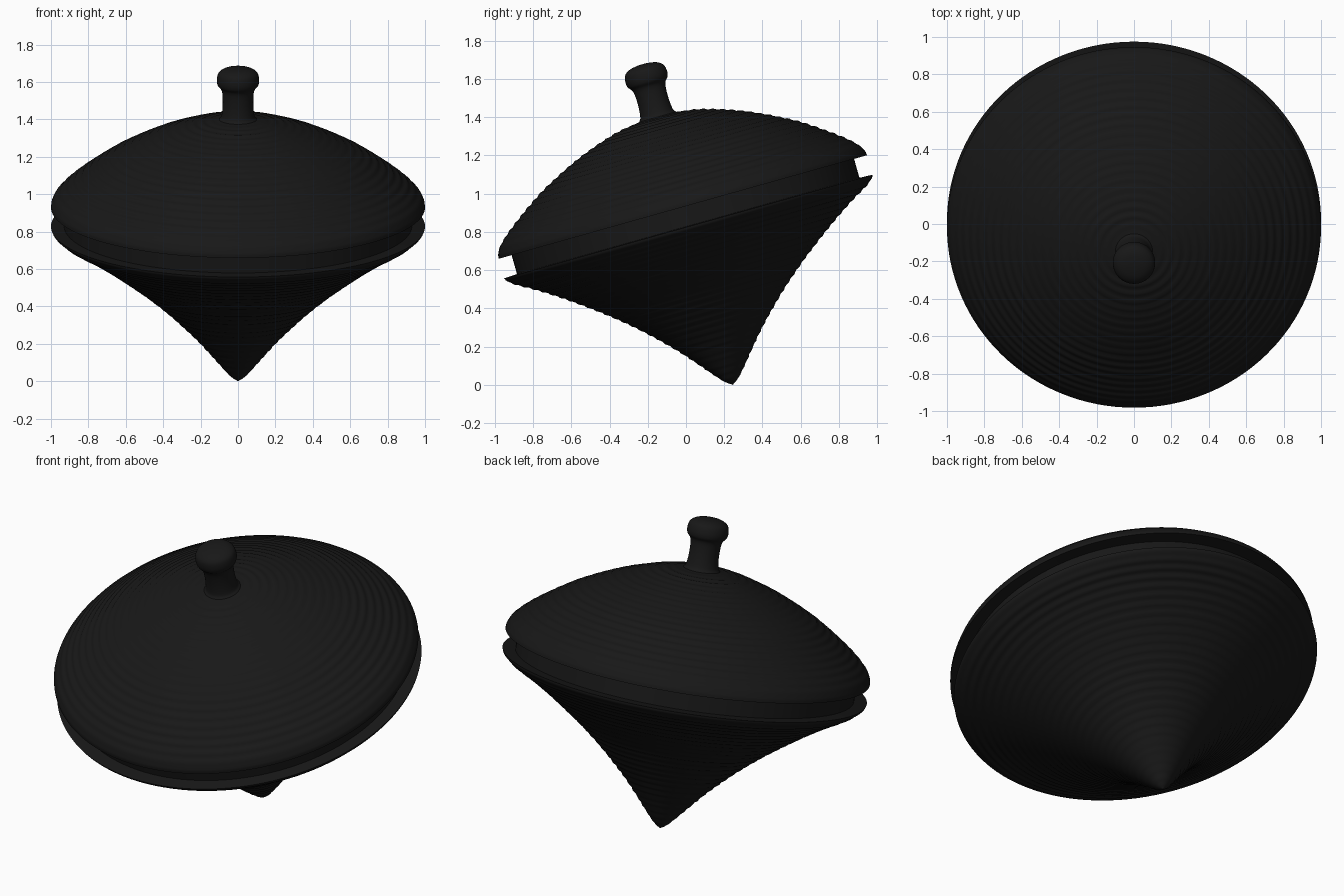
import bpy, bmesh, math
from mathutils import Vector

if "Cube" in bpy.data.objects:
    bpy.data.objects.remove(bpy.data.objects["Cube"])

TILT = math.radians(15.7)
TIP_Y = 0.245
SIDES = 128

black = bpy.data.materials.new("black")
black.diffuse_color = (0.009, 0.009, 0.009, 1)
black.use_nodes = True
black.node_tree.nodes["Principled BSDF"].inputs["Base Color"].default_value = black.diffuse_color


def smooth_curve(pts, steps):
    """Catmull-Rom curve through the (radius, height) points."""
    p = [Vector(q) for q in pts]
    p = [2 * p[0] - p[1]] + p + [2 * p[-1] - p[-2]]
    out = []
    for i in range(1, len(p) - 2):
        a, b, c, d = p[i - 1:i + 3]
        for k in range(steps):
            t = k / steps
            out.append(0.5 * (2 * b + (c - a) * t + (2 * a - 5 * b + 4 * c - d) * t * t
                              + (3 * b - a - 3 * c + d) * t ** 3))
    return out + [p[-2]]


def ripple(curve, pitch=0.05, amp=0.003):
    """Fine concentric turning rings, fading out towards both ends."""
    lens = [0.0]
    for a, b in zip(curve, curve[1:]):
        lens.append(lens[-1] + (b - a).length)
    out = []
    for i, v in enumerate(curve):
        d = curve[min(i + 1, len(curve) - 1)] - curve[max(i - 1, 0)]
        n = Vector((d.y, -d.x)).normalized()
        fade = min(1, lens[i] / 0.2, (lens[-1] - lens[i]) / 0.1)
        out.append(v + n * amp * fade * math.sin(2 * math.pi * lens[i] / pitch))
    return out


def lathe(name, profile):
    """Revolve a profile around the tilted axis of the top."""
    bm = bmesh.new()
    verts = [bm.verts.new((max(r, 0), 0, z)) for r, z in profile]
    edges = [bm.edges.new(e) for e in zip(verts, verts[1:])]
    bmesh.ops.spin(bm, geom=verts + edges, cent=(0, 0, 0), axis=(0, 0, 1),
                   angle=2 * math.pi, steps=SIDES, use_merge=True)
    bmesh.ops.remove_doubles(bm, verts=bm.verts, dist=1e-5)
    bmesh.ops.recalc_face_normals(bm, faces=bm.faces)
    # open shells: make sure the side walls face away from the axis
    if sum(f.normal.dot(Vector((f.calc_center_median().x, f.calc_center_median().y, 0)))
           * f.calc_area() for f in bm.faces) < 0:
        bmesh.ops.reverse_faces(bm, faces=bm.faces)
    me = bpy.data.meshes.new(name)
    bm.to_mesh(me)
    bm.free()
    ob = bpy.data.objects.new(name, me)
    bpy.context.collection.objects.link(ob)
    me.materials.append(black)
    ob.location = (0, TIP_Y, 0)
    ob.rotation_euler = (TILT, 0, 0)
    bpy.ops.object.select_all(action='DESELECT')
    bpy.context.view_layer.objects.active = ob
    ob.select_set(True)
    bpy.ops.object.shade_smooth_by_angle(angle=math.radians(40))
    return ob


# Lower cone with flat rim top
cone = smooth_curve([(0, 0), (0.055, 0.045), (0.215, 0.232), (0.37, 0.388), (0.52, 0.517),
                     (0.7, 0.652), (0.85, 0.752), (0.95, 0.81), (0.99, 0.842), (1.0, 0.86)], 14)
lathe("lower_cone", ripple(cone) + [Vector((0.93, 0.863))])

# Recessed groove wall between the halves
lathe("groove_core", [(0.93, 0.863), (0.93, 0.968)])

# Upper dome with flat underside
dome = smooth_curve([(1.0, 0.966), (0.996, 0.99), (0.98, 1.02), (0.94, 1.062), (0.88, 1.111),
                     (0.77, 1.19), (0.65, 1.264), (0.45, 1.36), (0.25, 1.428), (0.1, 1.455)], 14)
lathe("upper_dome", [Vector((0.93, 0.968))] + ripple(dome))

# Finger grip with flared neck and rounded knob
grip = smooth_curve([(0.1, 1.455), (0.088, 1.475), (0.082, 1.53), (0.083, 1.59), (0.09, 1.622),
                     (0.108, 1.645), (0.113, 1.675), (0.104, 1.71), (0.075, 1.731),
                     (0.035, 1.74), (0, 1.742)], 6)
lathe("finger_grip", grip)
